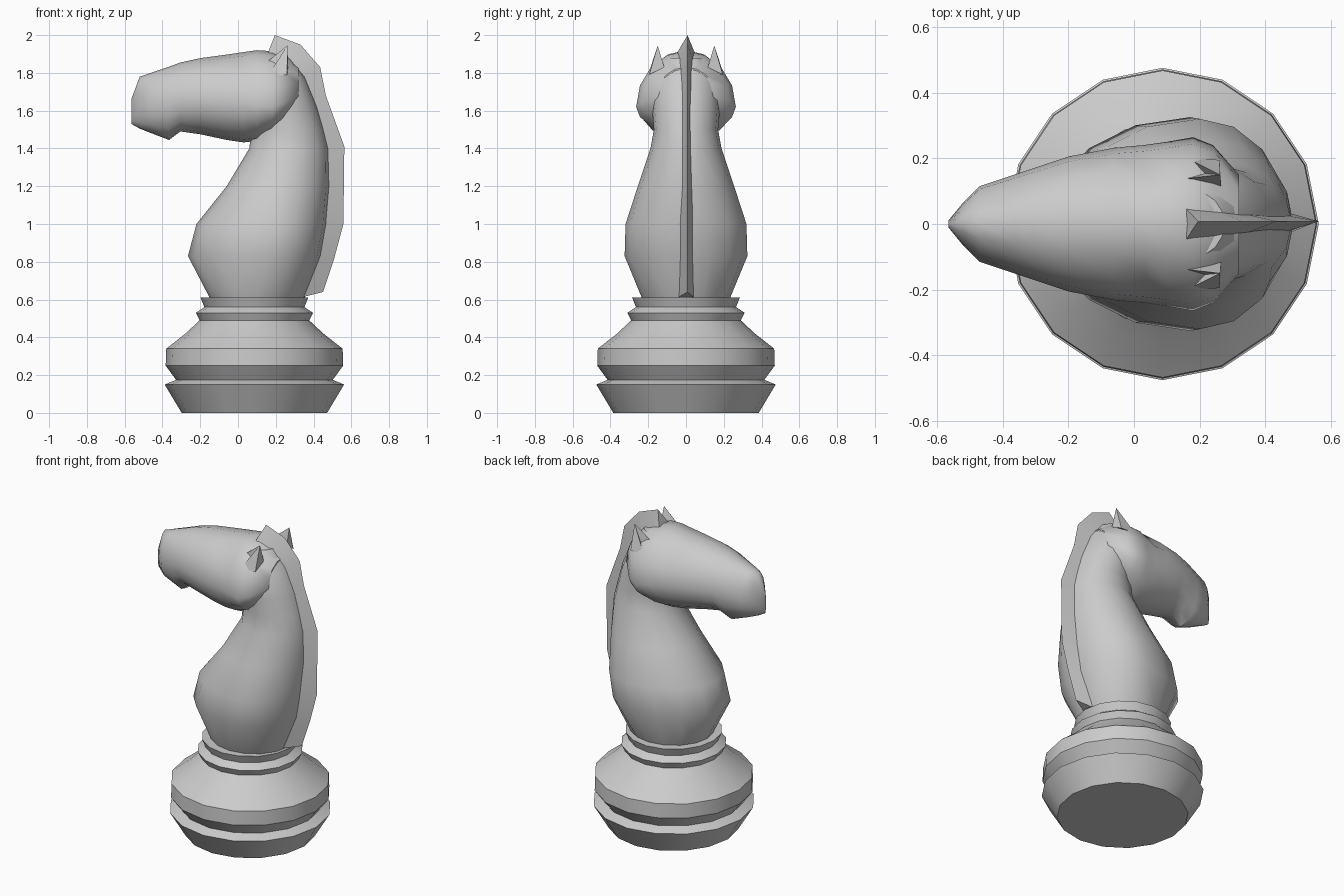
import bpy, bmesh
from math import sin, cos, pi, radians

AXIS_X = 0.087


def finish(name, verts, faces, angle=35):
    mesh = bpy.data.meshes.new(name)
    mesh.from_pydata(verts, [], faces)
    bm = bmesh.new()
    bm.from_mesh(mesh)
    bmesh.ops.recalc_face_normals(bm, faces=bm.faces)
    bm.to_mesh(mesh)
    bm.free()
    obj = bpy.data.objects.new(name, mesh)
    bpy.context.collection.objects.link(obj)
    bpy.ops.object.select_all(action='DESELECT')
    obj.select_set(True)
    bpy.context.view_layer.objects.active = obj
    bpy.ops.object.shade_smooth_by_angle(angle=radians(angle))
    return obj


def loft(name, rings, angle=35):
    """Skin equal-sized rings and cap both ends."""
    n = len(rings[0])
    verts = [p for ring in rings for p in ring]
    faces = [(i * n + j, i * n + (j + 1) % n, (i + 1) * n + (j + 1) % n, (i + 1) * n + j)
             for i in range(len(rings) - 1) for j in range(n)]
    faces += [tuple(range(n)), tuple(range(len(verts) - n, len(verts)))]
    return finish(name, verts, faces, angle)


def egg(lo, mid, hi, w, n=16):
    """Oval section with separate extents either side of its widest line."""
    out = []
    for k in range(n):
        a = 2 * pi * k / n
        s = sin(a)
        out.append((w * cos(a), mid + s * (hi - mid if s > 0 else mid - lo)))
    return out


# Turned base with collar
profile = [(0.385, 0), (0.475, 0.15), (0.415, 0.175), (0.47, 0.25), (0.467, 0.34),
           (0.365, 0.42), (0.29, 0.49), (0.31, 0.53), (0.265, 0.56), (0.285, 0.61)]
loft("base", [[(AXIS_X + r * cos(pi * k / 8), r * sin(pi * k / 8), z) for k in range(16)]
              for r, z in profile])

# Neck and chest: z, front x, widest x, back x, half width
neck = [(0.60, -0.145, 0.10, 0.35, 0.23), (0.83, -0.265, 0.17, 0.44, 0.325),
        (1.0, -0.22, 0.2, 0.47, 0.32), (1.2, -0.06, 0.23, 0.485, 0.255),
        (1.4, 0.06, 0.27, 0.48, 0.188), (1.5, 0.07, 0.27, 0.455, 0.17),
        (1.62, 0.06, 0.24, 0.42, 0.18), (1.78, 0.05, 0.2, 0.355, 0.175),
        (1.88, 0.08, 0.18, 0.275, 0.1)]
loft("neck", [[(x, y, z) for y, x in egg(f, m, b, w)] for z, f, m, b, w in neck], 45)

# Head: x, bottom z, widest z, top z, half width
head = [(-0.565, 1.53, 1.6, 1.66, 0.01), (-0.52, 1.505, 1.62, 1.78, 0.065),
        (-0.47, 1.485, 1.63, 1.797, 0.115), (-0.365, 1.445, 1.65, 1.833, 0.15),
        (-0.305, 1.49, 1.66, 1.855, 0.17), (-0.2, 1.475, 1.66, 1.878, 0.205),
        (-0.06, 1.445, 1.65, 1.897, 0.232), (0.03, 1.432, 1.64, 1.91, 0.24),
        (0.1, 1.44, 1.63, 1.92, 0.25), (0.18, 1.48, 1.62, 1.915, 0.264),
        (0.24, 1.53, 1.64, 1.89, 0.24), (0.32, 1.6, 1.69, 1.83, 0.15)]
rings = [[(x, y, z) for y, z in egg(b, m, t, w)] for x, b, m, t, w in head]
for k in (2, 6):  # eye hollows
    x, y, z = rings[7][k]
    rings[7][k] = (x, y * 0.88, z - 0.02)
loft("head", rings, 50)

# Mane blade: outer ridge and wide root running down the neck
ridge = [(0.195, 2.0), (0.33, 1.95), (0.435, 1.83), (0.465, 1.68), (0.563, 1.41),
         (0.558, 1.0), (0.51, 0.82), (0.45, 0.64)]
root = [(0.16, 1.91, 0.045), (0.25, 1.86, 0.042), (0.33, 1.77, 0.032), (0.37, 1.65, 0.03),
        (0.44, 1.41, 0.03), (0.43, 1.0, 0.045), (0.40, 0.82, 0.045), (0.33, 0.61, 0.045)]
loft("mane", [[(ox, 0.008, oz), (ix, w, iz), (ix, -w, iz)]
              for (ox, oz), (ix, iz, w) in zip(ridge, root)], 30)

# Pointed ears with a folded hollow at the front
for side, name in ((1, "ear_left"), (-1, "ear_right")):
    pts = [(0.13, 0.135, 1.84), (0.2, 0.155, 1.80), (0.16, 0.2, 1.79),
           (0.26, 0.195, 1.79), (0.265, 0.115, 1.83), (0.262, 0.15, 1.945)]
    finish(name, [(x, side * y, z) for x, y, z in pts],
           [(0, 1, 5), (1, 2, 5), (2, 3, 5), (3, 4, 5), (4, 0, 5), (4, 3, 2, 1, 0)], 30)
